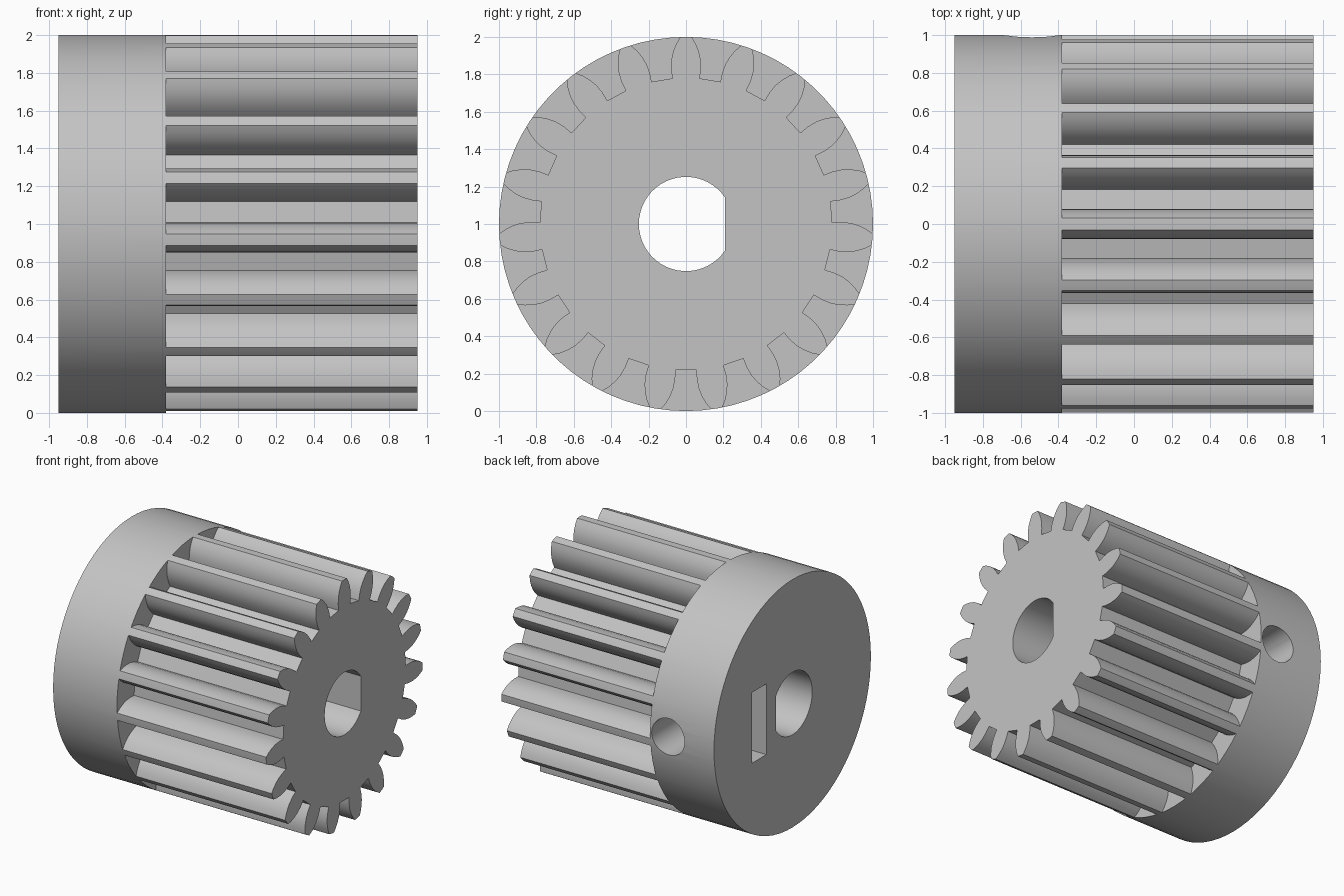
import bpy, bmesh
from math import sin, cos, pi, radians, acos
from mathutils import Matrix, Vector

cube = bpy.data.objects.get("Cube")
if cube:
    bpy.data.objects.remove(cube)

TEETH = 19
AXIS_Z = 1.0
COLLAR_END, LEFT, RIGHT = -0.38, -0.95, 0.95

steel = bpy.data.materials.new("light grey")
steel.use_nodes = True
grey = (0.55, 0.55, 0.55, 1)
steel.diffuse_color = grey
steel.node_tree.nodes["Principled BSDF"].inputs["Base Color"].default_value = grey


def prism(name, outlines, x0, x1):
    """Extrude closed (y, z) outlines, given about the gear axis, from x0 to x1."""
    bm = bmesh.new()
    for outline in outlines:
        face = bm.faces.new([bm.verts.new((x0, y, z + AXIS_Z)) for y, z in outline])
        new = bmesh.ops.extrude_face_region(bm, geom=[face])["geom"]
        verts = [v for v in new if isinstance(v, bmesh.types.BMVert)]
        bmesh.ops.translate(bm, vec=(x1 - x0, 0, 0), verts=verts)
    bmesh.ops.recalc_face_normals(bm, faces=bm.faces)
    mesh = bpy.data.meshes.new(name)
    bm.to_mesh(mesh)
    bm.free()
    obj = bpy.data.objects.new(name, mesh)
    bpy.context.collection.objects.link(obj)
    mesh.materials.append(steel)
    return obj


def arc(radius, start, end, steps):
    angles = [start + (end - start) * i / steps for i in range(steps + 1)]
    return [(radius * cos(a), radius * sin(a)) for a in angles]


# Solid blank for collar and toothed section
gear = prism("pinion_gear", [arc(1, 0, 2 * pi, 4 * TEETH)[:-1]], LEFT, RIGHT)

# Spaces between the teeth: (height, half width), root to beyond the rim
flank = [(0.78, 0.056), (0.83, 0.058), (0.88, 0.068), (0.92, 0.084),
         (0.96, 0.108), (0.991, 0.135), (1.05, 0.195)]
gap = [(w, -h) for h, w in flank] + [(-w, -h) for h, w in reversed(flank)]
gaps = []
for i in range(TEETH):
    turn = Matrix.Rotation(2 * pi * i / TEETH, 2)
    gaps.append([tuple(turn @ Vector(p)) for p in gap])
tooth_gaps = prism("tooth_gap_cutter", gaps, COLLAR_END, RIGHT + 0.1)

# D-shaped shaft bore
bore_radius, flat = 0.252, 0.209
corner = acos(flat / bore_radius)
bore = prism("bore_cutter", [arc(bore_radius, corner, 2 * pi - corner, 40)],
             LEFT - 0.1, RIGHT + 0.1)

# Nut slot in the collar face
slot = prism("nut_slot_cutter",
             [[(0.333, -0.285), (0.513, -0.285), (0.513, 0.285), (0.333, 0.285)]],
             LEFT - 0.1, -0.26)

# Set screw hole through the collar into the bore
bpy.ops.mesh.primitive_cylinder_add(vertices=32, radius=0.147, depth=1.0,
                                    location=(-0.54, 0.62, AXIS_Z),
                                    rotation=(pi / 2, 0, 0))
screw_hole = bpy.context.object
screw_hole.name = "screw_hole_cutter"
screw_hole.data.materials.append(steel)

# Cut everything out of the blank
bpy.ops.object.select_all(action='DESELECT')
bpy.context.view_layer.objects.active = gear
gear.select_set(True)
for cutter in (tooth_gaps, bore, slot, screw_hole):
    cutter.hide_render = True
    mod = gear.modifiers.new(cutter.name, 'BOOLEAN')
    mod.operation = 'DIFFERENCE'
    mod.solver = 'EXACT'
    mod.object = cutter
    bpy.ops.object.modifier_apply(modifier=mod.name)
    bpy.data.objects.remove(cutter)

bpy.ops.object.shade_smooth_by_angle(angle=radians(28))
